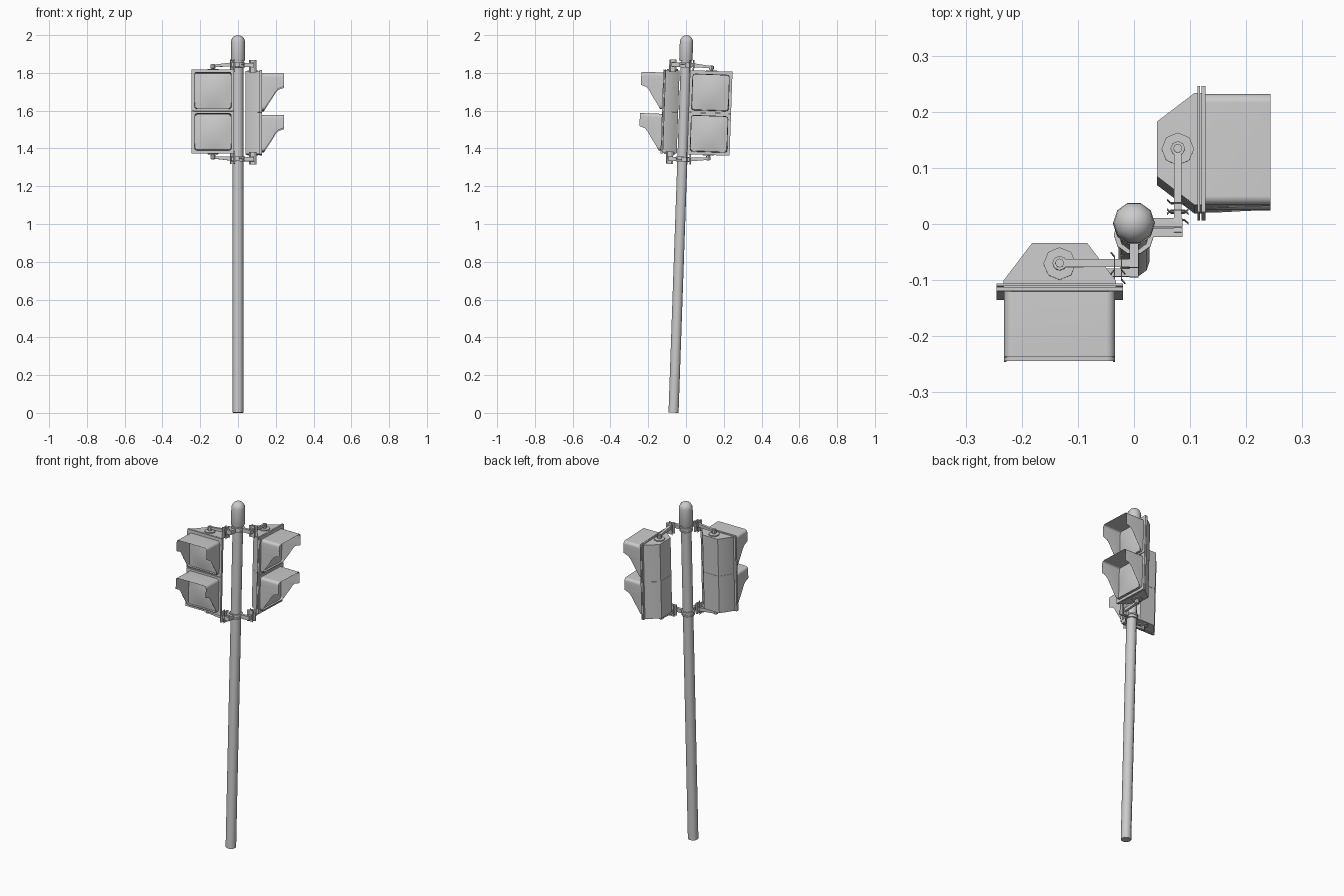
import bpy, bmesh, math
from mathutils import Matrix, Vector

if "Cube" in bpy.data.objects:
    bpy.data.objects.remove(bpy.data.objects["Cube"])

# whole model leans slightly towards +y
LEAN = Matrix.Translation((0, -0.066, 0.001)) @ Matrix.Rotation(math.radians(-2.0), 4, 'X')
# (sideways, forward, up) -> model space for each signal head
HEADS = {
    "front": Matrix(((-1, 0, 0, 0), (0, -1, 0, 0), (0, 0, 1, 0), (0, 0, 0, 1))),
    "side": Matrix(((0, 1, 0, 0.01), (1, 0, 0, 0.004), (0, 0, 1, 0), (0, 0, 0, 1))),
}
CU, Z0, Z1 = 0.1325, 1.370, 1.815
ZM = (Z0 + Z1) / 2


def finish(name, bm, frame=Matrix(), shell=0):
    bm.transform(LEAN @ frame)
    bmesh.ops.recalc_face_normals(bm, faces=bm.faces)
    me = bpy.data.meshes.new(name)
    bm.to_mesh(me)
    bm.free()
    ob = bpy.data.objects.new(name, me)
    bpy.context.collection.objects.link(ob)
    bpy.ops.object.select_all(action='DESELECT')
    ob.select_set(True)
    bpy.context.view_layer.objects.active = ob
    bpy.ops.object.shade_smooth_by_angle(angle=math.radians(40))
    if shell:
        m = ob.modifiers.new("shell", 'SOLIDIFY')
        m.thickness, m.offset = shell, 0
        ob.modifiers.new("flat_sides", 'WEIGHTED_NORMAL').keep_sharp = True


def prism(bm, pts, a, b, axis=2):
    """Extrude a 2D outline from a to b along the axis."""
    def put(p, w):
        c = list(p)
        c.insert(axis, w)
        return bm.verts.new(c)
    lo, hi = [put(p, a) for p in pts], [put(p, b) for p in pts]
    n = len(pts)
    bm.faces.new(lo)
    bm.faces.new(hi)
    for i in range(n):
        bm.faces.new((lo[i], lo[(i + 1) % n], hi[(i + 1) % n], hi[i]))


def box(bm, u0, u1, d0, d1, z0, z1):
    prism(bm, [(u0, d0), (u1, d0), (u1, d1), (u0, d1)], z0, z1)


def disc(bm, u, d, r, z0, z1, n=8):
    prism(bm, [(u + r * math.cos(math.tau * i / n), d + r * math.sin(math.tau * i / n))
               for i in range(n)], z0, z1)


def lathe(name, profile, n=10):
    bm = bmesh.new()
    vs = [bm.verts.new((r, 0, z)) for r, z in profile]
    es = [bm.edges.new(p) for p in zip(vs, vs[1:])]
    bmesh.ops.spin(bm, geom=vs + es, cent=(0, 0, 0), axis=(0, 0, 1), angle=math.tau,
                   steps=n, use_duplicate=False)
    bmesh.ops.remove_doubles(bm, verts=bm.verts, dist=1e-5)
    finish(name, bm)


def visor_depth(h):
    """Forward reach of the visor at height h above its centre."""
    prof = [(-0.097, 0.126), (-0.077, 0.139), (-0.03, 0.170), (0.0, 0.188),
            (0.017, 0.203), (0.028, 0.233), (0.2, 0.233)]
    for (a, fa), (b, fb) in zip(prof, prof[1:]):
        if h <= b:
            return fa + (fb - fa) * max(0, h - a) / (b - a)


def visor_outline(hw=0.097, hh=0.095, r=0.014):
    pts = []
    for sx, sy, start in ((1, 1, 0), (-1, 1, 90), (-1, -1, 180), (1, -1, 270)):
        for k in range(4):
            a = math.radians(start + 30 * k)
            pts.append((sx * (hw - r) + r * math.cos(a), sy * (hh - r) + r * math.sin(a)))
    side = [0.06, 0.028, 0.017, 0.0, -0.03, -0.055, -0.077]
    return (pts[:8] + [(-hw, h) for h in side] + pts[8:]
            + [(hw, h) for h in reversed(side)])


# pole and rounded cap
lathe("pole", [(0, 0), (0.028, 0), (0.028, 1.88), (0, 1.88)])
lathe("pole_cap", [(0, 1.862), (0.034, 1.862), (0.037, 1.87), (0.037, 1.963)]
      + [(0.037 * math.cos(math.radians(a)), 1.963 + 0.037 * math.sin(math.radians(a)))
         for a in (18, 36, 54, 72)] + [(0, 2.0)])
# clamps round the pole
for label, z in (("upper", 1.842), ("lower", 2 * ZM - 1.842)):
    lathe(label + "_pole_clamp", [(0.026, z - 0.013), (0.036, z - 0.013), (0.036, z - 0.004),
                                  (0.033, z - 0.003), (0.033, z + 0.003), (0.036, z + 0.004),
                                  (0.036, z + 0.013), (0.026, z + 0.013)])

for head, frame in HEADS.items():
    # housing with chamfered back, in two stacked sections
    bm = bmesh.new()
    outline = [(CU - 0.1, 0.112), (CU - 0.1, 0.098), (CU - 0.049, 0.031),
               (CU + 0.049, 0.031), (CU + 0.1, 0.098), (CU + 0.1, 0.112)]
    prism(bm, outline, Z0 + 0.003, ZM - 0.0005)
    prism(bm, outline, ZM + 0.0005, Z1 - 0.003)
    finish(head + "_housing", bm, frame)

    # rear flange
    bm = bmesh.new()
    box(bm, CU - 0.1125, CU + 0.1125, 0.103, 0.108, Z0, Z1)
    finish(head + "_flange", bm, frame)

    for label, zc, z0, z1 in (("lower", ZM - 0.1105, Z0, ZM - 0.002),
                              ("upper", ZM + 0.1085, ZM + 0.002, Z1)):
        tag = head + "_" + label
        # door
        bm = bmesh.new()
        box(bm, CU - 0.1125, CU + 0.1125, 0.110, 0.117, z0, z1)
        finish(tag + "_door", bm, frame)

        # gently domed lens
        bm = bmesh.new()
        bmesh.ops.create_grid(bm, x_segments=8, y_segments=8, size=1)
        for v in bm.verts:
            x, y = v.co.x, v.co.y
            v.co = Vector((CU + 0.094 * x, 0.1175 + 0.012 * (1 - x * x) * (1 - y * y),
                           zc + 0.092 * y))
        finish(tag + "_lens", bm, frame)

        # visor hood, cut away towards the bottom
        bm = bmesh.new()
        ring = visor_outline()
        back = [bm.verts.new((CU + u, 0.115, zc + h)) for u, h in ring]
        lip = [bm.verts.new((CU + u, visor_depth(h), zc + h)) for u, h in ring]
        n = len(ring)
        for i in range(n):
            j = (i + 1) % n
            bm.faces.new((back[i], back[j], lip[j], lip[i]))
        finish(tag + "_visor", bm, frame, shell=0.004)

    # mounting brackets, the lower one mirrored from the upper
    for label, s in (("upper", 1), ("lower", -1)):
        def h(z):
            return ZM + s * (z - ZM)
        bm = bmesh.new()
        # block joining the clamp to the arm
        box(bm, -0.008, 0.008, 0.022, 0.076, h(1.831), h(1.853))
        # tapered arm
        prism(bm, [(0.0, h(1.829)), (0.0, h(1.855)), (0.03, h(1.853)), (CU, h(1.841)),
                   (CU, h(1.829)), (0.03, h(1.832))], 0.061, 0.075, axis=1)
        # end boss, washer and stud on the housing
        disc(bm, CU, 0.068, 0.013, h(1.822), h(1.842))
        disc(bm, CU, 0.068, 0.029, h(1.810), h(1.818))
        disc(bm, CU, 0.068, 0.008, h(1.815), h(1.845))
        # upright flared stop plates
        for u, flare in ((0.021, -0.006), (0.034, 0.006)):
            prism(bm, [(u, 0.056), (u + flare, 0.049), (u + flare + 0.002, 0.049),
                       (u + 0.002, 0.056), (u + 0.002, 0.080), (u + flare + 0.002, 0.087),
                       (u + flare, 0.087), (u, 0.080)], h(1.803), h(1.869))
        finish(head + "_" + label + "_bracket", bm, frame)
